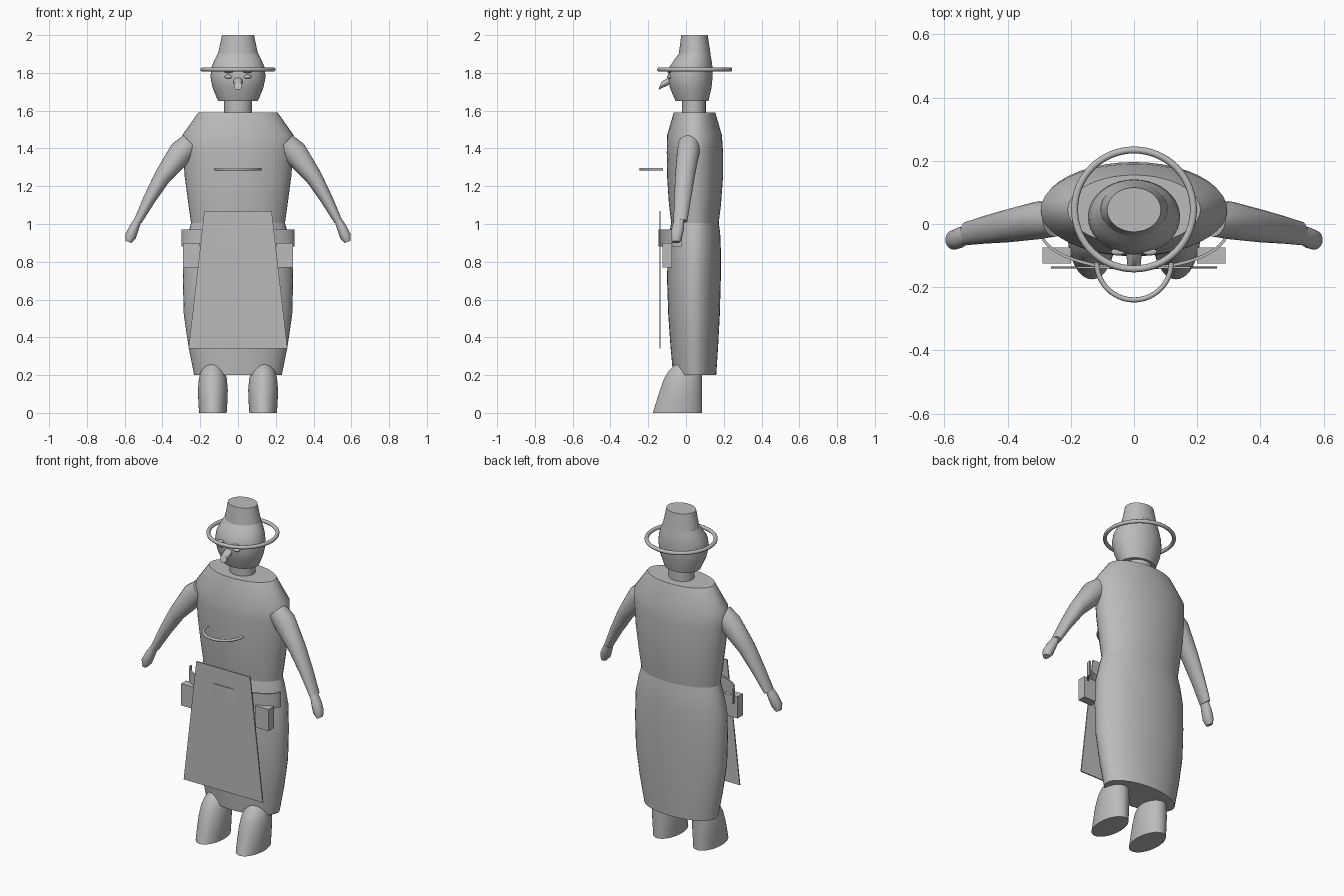
import bpy
import math
from math import sin, cos, pi, radians
from mathutils import Vector

cube = bpy.data.objects.get("Cube")
if cube:
    bpy.data.objects.remove(cube, do_unlink=True)

GREY = (0.5, 0.5, 0.5, 1.0)
mat = bpy.data.materials.new("plain_grey")
mat.use_nodes = True
mat.diffuse_color = GREY
shader = next(n for n in mat.node_tree.nodes if n.type == "BSDF_PRINCIPLED")
shader.inputs["Base Color"].default_value = GREY


def finish(obj, name, angle=40):
    """Name the part, give it the material and smooth its soft edges."""
    obj.name = name
    obj.data.materials.clear()
    obj.data.materials.append(mat)
    bpy.ops.object.select_all(action="DESELECT")
    obj.select_set(True)
    bpy.context.view_layer.objects.active = obj
    bpy.ops.object.shade_smooth_by_angle(angle=radians(angle))
    return obj


def skin(name, rings, angle=40):
    """Join equal rings of points into a closed tube with end caps."""
    n = len(rings[0])
    verts = [p for ring in rings for p in ring]
    faces = [tuple(reversed(range(n)))]
    for r in range(len(rings) - 1):
        for i in range(n):
            j = (i + 1) % n
            faces.append((r * n + i, r * n + j, (r + 1) * n + j, (r + 1) * n + i))
    faces.append(tuple(range(len(verts) - n, len(verts))))
    mesh = bpy.data.meshes.new(name)
    mesh.from_pydata(verts, [], faces)
    obj = bpy.data.objects.new(name, mesh)
    bpy.context.collection.objects.link(obj)
    return finish(obj, name, angle)


def ellipse(centre, u, v, n=40):
    c = Vector(centre)
    return [c + Vector(u) * cos(2 * pi * i / n) + Vector(v) * sin(2 * pi * i / n)
            for i in range(n)]


def body(name, sections, x=0, angle=40):
    """Stack of level ellipses: (z, half width, front y, back y)."""
    return skin(name, [ellipse((x, (f + b) / 2, z), (w, 0, 0), (0, (b - f) / 2, 0))
                       for z, w, f, b in sections], angle)


def limb(name, stations, side):
    """Oval tube along a path: (point, thickness, depth)."""
    pts = [Vector((p[0] * side, p[1], p[2])) for p, _, _ in stations]
    rings = []
    for i, (_, thick, depth) in enumerate(stations):
        along = pts[min(i + 1, len(pts) - 1)] - pts[max(i - 1, 0)]
        depth_dir = Vector((0, 1, 0))
        across = depth_dir.cross(along).normalized()
        rings.append(ellipse(pts[i], across * thick, depth_dir * depth, 24))
    return skin(name, rings)


def ball(name, loc, scale):
    bpy.ops.mesh.primitive_uv_sphere_add(segments=24, ring_count=12, radius=1, location=loc)
    obj = bpy.context.object
    obj.scale = scale
    return finish(obj, name)


def box(name, loc, size):
    bpy.ops.mesh.primitive_cube_add(size=1, location=loc)
    obj = bpy.context.object
    obj.scale = size
    return finish(obj, name, 30)


# Torso, skirt, neck, head and hat crown
body("torso", [(0.98, 0.245, -0.075, 0.17), (1.1, 0.262, -0.09, 0.185),
               (1.25, 0.282, -0.1, 0.196), (1.38, 0.292, -0.102, 0.196),
               (1.47, 0.295, -0.1, 0.19), (1.59, 0.21, -0.065, 0.155)])
body("skirt", [(0.2, 0.232, -0.068, 0.16), (0.35, 0.262, -0.082, 0.17),
               (0.52, 0.287, -0.094, 0.179), (0.7, 0.292, -0.1, 0.184),
               (0.85, 0.287, -0.098, 0.185), (0.95, 0.265, -0.088, 0.181),
               (1.01, 0.247, -0.078, 0.173)])
body("neck", [(1.57, 0.073, -0.02, 0.105), (1.67, 0.073, -0.02, 0.105)])
body("head", [(1.65, 0.105, -0.055, 0.118), (1.72, 0.134, -0.085, 0.135),
              (1.78, 0.146, -0.096, 0.141), (1.83, 0.14, -0.088, 0.14),
              (1.87, 0.124, -0.062, 0.135), (1.905, 0.106, -0.035, 0.128)])
body("hat_crown", [(1.9, 0.106, -0.038, 0.13), (2.0, 0.085, -0.025, 0.115)])

# Ring brim of the hat
bpy.ops.mesh.primitive_torus_add(major_radius=0.188, minor_radius=0.011, major_segments=64,
                                 minor_segments=12, location=(0, 0.046, 1.818))
finish(bpy.context.object, "hat_brim", 60)

# Horizontal half-ring handle on the chest
hoop = []
for i in range(33):
    a = pi + pi * i / 32
    out = Vector((cos(a), sin(a), 0))
    hoop.append(ellipse(Vector((0, -0.122, 1.29)) + out * 0.118, out * 0.008, (0, 0, 0.008), 10))
skin("chest_handle", hoop)

# Face
skin("nose", [ellipse((0, y, z), (r, 0, 0), (0, 0.008, r), 24)
              for y, z, r in [(-0.06, 1.772, 0.022), (-0.095, 1.755, 0.024),
                              (-0.138, 1.732, 0.021)]])

# Belt: a band around the front half of the hips
belt = []
for i in range(41):
    a = pi + pi * i / 40
    outer, inner = [(w * cos(a), -0.02 + d * sin(a)) for w, d in ((0.3, 0.126), (0.29, 0.116))]
    belt.append([Vector((*outer, 0.88)), Vector((*outer, 0.97)),
                 Vector((*inner, 0.97)), Vector((*inner, 0.88))])
skin("belt", belt, 30)

# Apron: a thin tapered plate
skin("apron", [[Vector((w * sx, y, z)) for sx, y in
                ((-1, -0.141), (1, -0.141), (1, -0.134), (-1, -0.134))]
               for z, w in ((0.34, 0.262), (1.07, 0.178))], 30)

# Mirrored parts
for side, word in ((1, "left"), (-1, "right")):
    ball(f"{word}_eye", (side * 0.05, -0.086, 1.78), (0.021, 0.014, 0.011))
    ball(f"{word}_eyebrow", (side * 0.05, -0.088, 1.806), (0.023, 0.011, 0.006))
    limb(f"{word}_arm", [((0.25, 0.015, 1.43), 0.055, 0.055),
                         ((0.3, 0.012, 1.38), 0.066, 0.06),
                         ((0.4, -0.006, 1.25), 0.045, 0.052),
                         ((0.47, -0.018, 1.13), 0.033, 0.044),
                         ((0.53, -0.03, 1.015), 0.022, 0.037)], side)
    limb(f"{word}_hand", [((0.525, -0.035, 1.03), 0.018, 0.026),
                          ((0.55, -0.043, 0.98), 0.026, 0.033),
                          ((0.569, -0.05, 0.935), 0.03, 0.031),
                          ((0.58, -0.052, 0.905), 0.016, 0.022)], side)
    box(f"{word}_pouch", (side * 0.245, -0.1, 0.835), (0.09, 0.05, 0.13))
    body(f"{word}_boot", [(0, 0.073, -0.175, 0.085), (0.06, 0.077, -0.157, 0.085),
                          (0.12, 0.079, -0.138, 0.085), (0.18, 0.074, -0.117, 0.085),
                          (0.22, 0.064, -0.093, 0.084), (0.25, 0.046, -0.062, 0.08),
                          (0.268, 0.02, -0.035, 0.06)], side * 0.133, 60)
